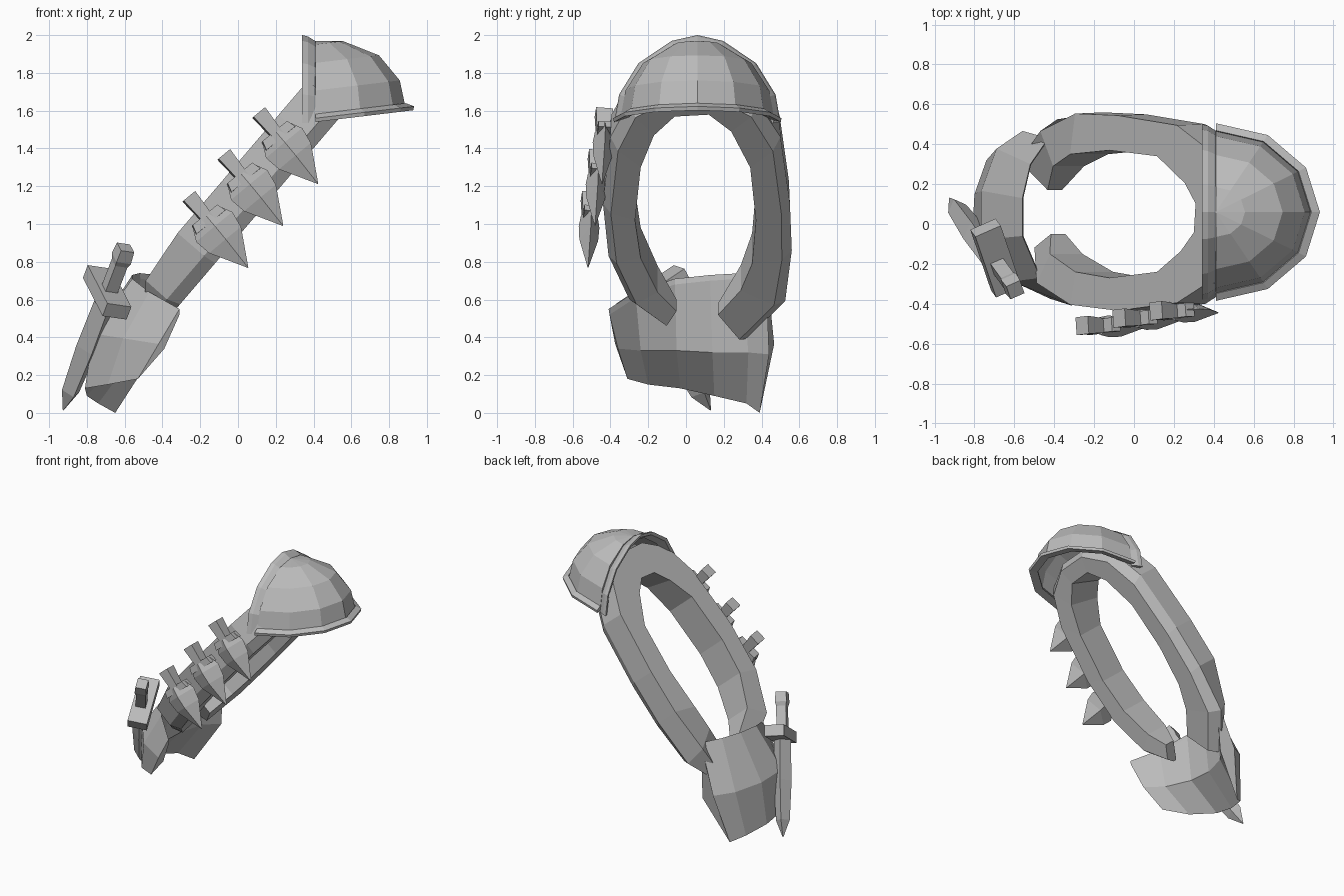
import bpy, bmesh, math
from mathutils import Vector

if "Cube" in bpy.data.objects:
    bpy.data.objects.remove(bpy.data.objects["Cube"])

grey = bpy.data.materials.new("plain_grey")
grey.diffuse_color = (0.5, 0.5, 0.5, 1)
grey.use_nodes = True
grey.node_tree.nodes["Principled BSDF"].inputs["Base Color"].default_value = grey.diffuse_color


def make(name, verts, faces):
    """Mesh object with consistent normals and flat faces."""
    bm = bmesh.new()
    vs = [bm.verts.new(v) for v in verts]
    for f in faces:
        bm.faces.new([vs[i] for i in f])
    bmesh.ops.remove_doubles(bm, verts=bm.verts, dist=0.0005)
    bmesh.ops.recalc_face_normals(bm, faces=bm.faces)
    me = bpy.data.meshes.new(name)
    bm.to_mesh(me)
    bm.free()
    me.materials.append(grey)
    ob = bpy.data.objects.new(name, me)
    bpy.context.collection.objects.link(ob)
    return ob


def loft(name, rings):
    """Skin equal-sized closed rings and cap both ends."""
    n = len(rings[0])
    verts = [v for r in rings for v in r]
    faces = [(i * n + j, i * n + (j + 1) % n, (i + 1) * n + (j + 1) % n, (i + 1) * n + j)
             for i in range(len(rings) - 1) for j in range(n)]
    faces += [tuple(range(n)), tuple(range(len(verts) - n, len(verts)))]
    return make(name, verts, faces)


def spindle(name, origin, axis, side, stations, diamond):
    """Tapered solid along an axis; stations are (distance, half width, half depth)."""
    a = Vector(axis).normalized()
    s = Vector(side)
    s = (s - a * s.dot(a)).normalized()
    d = a.cross(s)
    corners = [(1, 0), (0, 1), (-1, 0), (0, -1)] if diamond else [(1, 1), (-1, 1), (-1, -1), (1, -1)]
    o = Vector(origin)
    return loft(name, [[o + a * t + s * w * p + d * h * q for p, q in corners]
                       for t, w, h in stations])


# Slanted strap: open loop given by its inner and outer edge (y, z) on a tilted plane
N = Vector((0.76, 0, -0.65)).normalized()
inside = [(-0.05, 0.62), (-0.15, 0.72), (-0.24, 0.90), (-0.27, 1.10), (-0.24, 1.38), (-0.17, 1.55),
          (-0.06, 1.65), (0.12, 1.66), (0.24, 1.57), (0.34, 1.38), (0.37, 1.10), (0.35, 0.87),
          (0.29, 0.73), (0.17, 0.60)]
outside = [(-0.12, 0.52), (-0.30, 0.64), (-0.41, 0.87), (-0.44, 1.15), (-0.40, 1.50), (-0.30, 1.68),
           (-0.10, 1.77), (0.16, 1.78), (0.38, 1.68), (0.50, 1.50), (0.55, 1.15), (0.56, 0.90),
           (0.525, 0.63), (0.32, 0.43)]


def on_plane(p):
    return Vector((0.45 + (p[1] - 1.66) * 0.855, p[0], p[1]))


upper = {0: 0.03, 1: -0.09, 12: -0.08, 13: 0.03}      # upper edge sinks behind the hip guard
twist = {5: -0.25, 6: -0.45, 7: -0.45, 8: -0.25}      # inner face tilts under the shoulder
rings = []
for k, (a, b) in enumerate(zip(inside, outside)):
    a, b = on_plane(a), on_plane(b)
    u = upper.get(k, -0.125)
    rim = 0.75 if k == 12 else 0.97
    rings.append([a.lerp(b, f) + N * n for n, f in
                  ((u, twist.get(k, 0)), (0.125, 0), (0.13, 0.75), (0.06, 1), (u, rim))])
loft("strap", rings)

# Hip guard: curved plate leaning along the strap, thick near the bottom
top = [(-0.31, -0.41, 0.55), (-0.47, -0.27, 0.64), (-0.56, -0.06, 0.71),
       (-0.56, 0.13, 0.73), (-0.52, 0.30, 0.74), (-0.43, 0.43, 0.73)]
bottom = [(-0.53, -0.31, 0.18), (-0.69, -0.2, 0.15), (-0.81, -0.03, 0.13),
          (-0.80, 0.15, 0.09), (-0.74, 0.32, 0.05), (-0.65, 0.39, 0.0)]
inner = [(-0.39, -0.36, 0.34), (-0.50, -0.24, 0.33), (-0.585, -0.05, 0.33),
         (-0.59, 0.14, 0.32), (-0.54, 0.33, 0.32), (-0.45, 0.44, 0.31)]
bulge = [0.015, 0.06, 0.09, 0.09, 0.09, 0.06]
hub = Vector((-0.3, 0.05, 0))
rings = []
for t, b, i, g in zip(top, bottom, inner, bulge):
    t, b, i = Vector(t), Vector(b), Vector(i)
    out = t - hub
    out.z = 0
    out.normalize()
    belly = t.lerp(b, 0.5) + out * g
    rings.append([t, belly, b, i, t - Vector((0, 0, 0.03)) - out * 0.005])
loft("hip_guard", rings)

# Shoulder pad: faceted quarter dome
PX, PY = 0.41, 0.06


def dome(lon, lat, grow=1.0, drop=0.0):
    x = 0.475 * math.cos(lat) * math.cos(lon) * grow
    y = 0.405 * math.cos(lat) * math.sin(lon) * grow
    return Vector((PX + x, PY + y, 1.57 + 0.12 * x + 0.40 * math.sin(lat) * grow - drop))


LON, LAT = 6, 4
lons = [math.pi * (i / LON - 0.5) for i in range(LON + 1)]
lats = [math.radians(d) for d in (0, 20, 45, 72, 90)]
verts = [dome(a, b) for b in lats[:-1] for a in lons] + [dome(0, lats[-1])]
w = LON + 1
faces = [(j * w + i, j * w + i + 1, (j + 1) * w + i + 1, (j + 1) * w + i)
         for j in range(LAT - 1) for i in range(LON)]
faces += [((LAT - 1) * w + i, (LAT - 1) * w + i + 1, LAT * w) for i in range(LON)]
pad = make("shoulder_pad", verts, faces)
mod = pad.modifiers.new("thickness", 'SOLIDIFY')
mod.thickness = 0.02
mod.offset = -1

# Raised rim around the bottom edge of the pad
rings = [[dome(a, 0), dome(a, 0.03, 1.01), dome(a, 0, 1.1, 0.01), dome(a, 0, 1.09, 0.03),
          dome(a, 0, 0.95, 0.015)] for a in lons]
loft("pad_bottom_rim", rings)

# Raised rim around the arched opening of the pad
rings = []
for t in lats + [math.pi - a for a in lats[-2::-1]]:
    def arch(x, r, t=t):
        return Vector((x, PY + 0.405 * r * math.cos(t),
                       1.565 - 0.03 * abs(math.cos(t)) + 0.40 * r * math.sin(t)))
    rings.append([arch(0.34, 1.088), arch(0.37, 1.07), arch(0.415, 1.0), arch(0.40, 0.94), arch(0.345, 1.03)])
loft("pad_arch_rim", rings)

# Three small throwing knives on the front of the strap
for k in range(3):
    origin = (0.11 - 0.185 * k, -0.435 - 0.037 * k, 1.59 - 0.222 * k)
    axis, side = (0.64, -0.02, -0.77), (0.77, 0.1, 0.64)
    spindle(f"knife_handle_{k + 1}", origin, axis, side,
            [(0, 0.04, 0.045), (0.16, 0.03, 0.035)], False)
    spindle(f"knife_guard_{k + 1}", origin, axis, side,
            [(0.13, 0.085, 0.035), (0.18, 0.10, 0.035)], False)
    spindle(f"knife_blade_{k + 1}", origin, axis, side,
            [(0.14, 0.09, 0.045), (0.21, 0.125, 0.055), (0.30, 0.11, 0.05), (0.49, 0.002, 0.002)], True)

# Dagger slung outside the hip guard
tip, axis, cross = (-0.925, 0.13, 0.015), (0.33, -0.46, 0.86), (-0.12, 0.35, 0.23)
spindle("dagger_blade", tip, axis, cross,
        [(0, 0.003, 0.003), (0.12, 0.06, 0.05), (0.4, 0.078, 0.065), (0.72, 0.07, 0.06)], True)
spindle("dagger_guard", (-0.93, 0.16, 0.02), axis, cross,
        [(0.70, 0.19, 0.07), (0.78, 0.19, 0.07)], False)
spindle("dagger_handle", tip, axis, cross,
        [(0.76, 0.035, 0.035), (0.93, 0.035, 0.035), (0.96, 0.045, 0.042), (1.03, 0.04, 0.038)], False)
